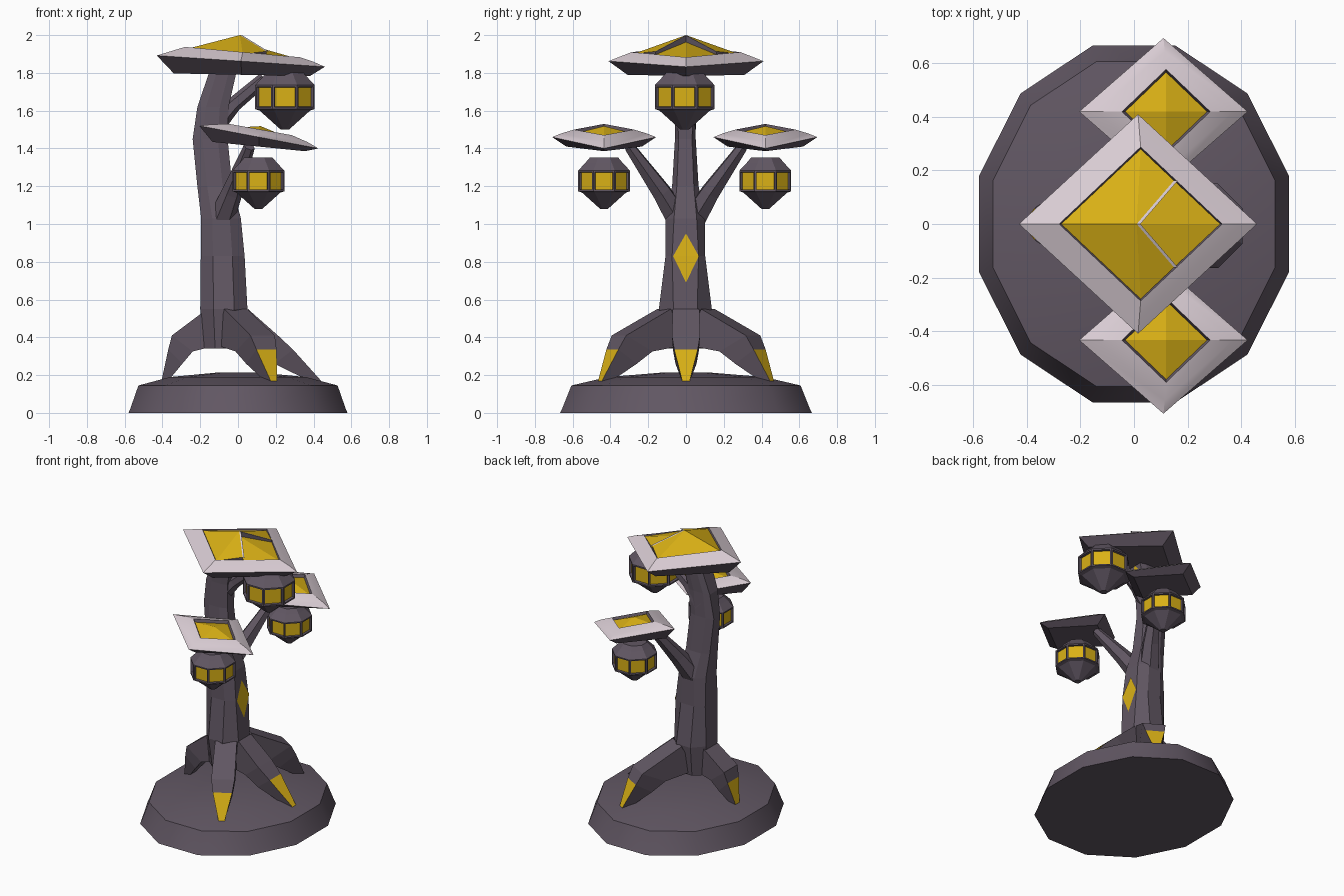
import bpy, bmesh
from math import cos, sin, pi
from mathutils import Vector

if bpy.data.objects.get("Cube"):
    bpy.data.objects.remove(bpy.data.objects["Cube"])


def material(name, rgb):
    m = bpy.data.materials.new(name)
    m.use_nodes = True
    m.diffuse_color = (*rgb, 1)
    bsdf = m.node_tree.nodes["Principled BSDF"]
    bsdf.inputs["Base Color"].default_value = (*rgb, 1)
    bsdf.inputs["Roughness"].default_value = 0.7
    return m


MATS = [material("dusky_purple", (0.12, 0.095, 0.125)),
        material("gold", (0.70, 0.44, 0.008)),
        material("pale_lilac", (0.70, 0.61, 0.66))]
DARK, GOLD, PALE = range(3)
Y0 = -0.007


def build(name, verts, faces, cols=None, smooth=None, flip_check=True):
    """Mesh from points and faces, with one colour index per face."""
    me = bpy.data.meshes.new(name)
    me.from_pydata([tuple(v) for v in verts], [], faces)
    for m in MATS:
        me.materials.append(m)
    if cols:
        for p, c in zip(me.polygons, cols):
            p.material_index = c
    if flip_check:
        bm = bmesh.new()
        bm.from_mesh(me)
        bmesh.ops.recalc_face_normals(bm, faces=bm.faces)
        bm.to_mesh(me)
        bm.free()
    ob = bpy.data.objects.new(name, me)
    bpy.context.collection.objects.link(ob)
    if smooth:
        bpy.ops.object.select_all(action='DESELECT')
        ob.select_set(True)
        bpy.context.view_layer.objects.active = ob
        bpy.ops.object.shade_smooth_by_angle(angle=smooth)
    return ob


def loft(name, rings, colour=lambda ring, side: DARK, smooth=None, caps=(True, True)):
    """Skin a list of rings with equal point counts."""
    n = len(rings[0])
    verts = [v for r in rings for v in r]
    faces, cols = [], []
    for i in range(len(rings) - 1):
        for j in range(n):
            k = (j + 1) % n
            faces.append((i * n + j, i * n + k, (i + 1) * n + k, (i + 1) * n + j))
            cols.append(colour(i, j))
    if caps[0]:
        faces.append(tuple(range(n))[::-1])
        cols.append(DARK)
    if caps[1]:
        faces.append(tuple(range(len(verts) - n, len(verts))))
        cols.append(colour(len(rings) - 1, 0))
    return build(name, verts, faces, cols, smooth)


def ellipse(n, rx, ry, z, cx=0, cy=0):
    return [(cx + rx * cos((j + 0.5) * 2 * pi / n), cy + ry * sin((j + 0.5) * 2 * pi / n), z)
            for j in range(n)]


def tube(name, points, radii, sides=6):
    pts = [Vector(p) for p in points]
    rings = []
    for i, p in enumerate(pts):
        q = (pts[min(i + 1, len(pts) - 1)] - pts[max(i - 1, 0)]).to_track_quat('Z', 'Y')
        rings.append([p + q @ Vector(v) for v in ellipse(sides, radii[i], radii[i], 0)])
    return loft(name, rings)


# Domed island base
loft("base", [ellipse(12, 0.6 * s, 0.69 * s, z) for s, z in
              ((1, 0), (0.985, 0.02), (0.91, 0.145), (0.62, 0.19), (0.2, 0.213))], smooth=0.6)

# Curved faceted trunk: height, back x, front x, half width, front facet half width
TRUNK = [(0.34, -0.18, 0.03, 0.11, 0.06), (0.55, -0.2, 0.05, 0.14, 0.063),
         (0.83, -0.197, 0.035, 0.105, 0.07), (1.03, -0.195, 0.015, 0.105, 0.06),
         (1.2, -0.215, -0.03, 0.07, 0.045), (1.45, -0.24, -0.055, 0.055, 0.035),
         (1.62, -0.215, -0.05, 0.055, 0.045), (1.84, -0.14, 0, 0.065, 0.055)]


def trunk_ring(z, back, front, w, f):
    half = [(front, f), (front * 0.72 + back * 0.28, w), (front * 0.28 + back * 0.72, w), (back, f)]
    pts = half + [(x, -y) for x, y in reversed(half)]
    return [(x, y + Y0 * 0.5, z) for x, y in pts]


loft("trunk", [trunk_ring(*t) for t in TRUNK])


def trunk_front(z):
    for a, b in zip(TRUNK, TRUNK[1:]):
        if a[0] <= z <= b[0]:
            return a[2] + (b[2] - a[2]) * (z - a[0]) / (b[0] - a[0])


# Gold diamonds on the front facet of the trunk
for name, low, mid, high, w in (("trunk_diamond", 0.69, 0.83, 0.95, 0.068),
                                ("upper_trunk_diamond", 1.65, 1.72, 1.79, 0.055)):
    pts = [(trunk_front(z) + 0.005, y, z) for y, z in ((0, low), (w, mid), (0, high), (-w, mid))]
    build(name, pts, [(0, 1, 3), (1, 2, 3)], [GOLD, GOLD], flip_check=False)


# Four splayed roots with a gold face on the outer tip
def root(name, start, tip, knee):
    a, b = Vector((*start, 0)), Vector((*tip, 0))
    side = (b - a).normalized().cross(Vector((0, 0, 1)))
    shape = [(0.12, 0.55, 0.07, -0.1, 0.36), (knee, 0.41, 0.075, knee * 0.5, 0.325),
             (knee + 0.35 * (1 - knee), 0.335, 0.062, knee * 0.5 + 0.2, 0.26),
             (1, 0.17, 0.02, 0.9, 0.16)]
    rings = []
    for fo, zo, w, fi, zi in shape:
        o, i = a.lerp(b, fo) + Vector((0, 0, zo)), a.lerp(b, fi) + Vector((0, 0, zi))
        rings.append([o + side * w, o - side * w, i - side * w * 0.9, i + side * w * 0.9])
    loft(name, rings, lambda ring, s: GOLD if (ring, s) == (2, 0) else DARK)


root("front_facing_root", (0, 0), (0.44, 0), 0.48)
root("rear_root", (-0.13, 0), (-0.405, 0), 0.8)
for tag, s in (("left", 1), ("right", -1)):
    root(tag + "_root", (-0.04, 0.07 * s), (0.19, 0.455 * s), 0.74)

# Branches
for tag, s in (("left", 1), ("right", -1)):
    tube(tag + "_branch", [(-0.09, 0.04 * s, 1.02), (-0.03, 0.13 * s, 1.17), (0.06, 0.3 * s, 1.41)],
         (0.07, 0.055, 0.03))
tube("top_branch", [(-0.13, 0, 1.52), (-0.02, 0, 1.635), (0.14, 0, 1.77)], (0.06, 0.04, 0.035))


# Hanging eight-sided pods with recessed gold windows
def pod(name, cx, cy, z, s):
    k = s / cos(pi / 8)
    rings = [ellipse(8, r * k, r * k, z + h * s, cx, cy) for r, h in
             ((0.15, -1.08), (0.85, -0.45), (1, -0.4), (1, 0.4), (0.72, 0.7), (0.55, 0.9))]
    ob = loft(name, rings)
    bm = bmesh.new()
    bm.from_mesh(ob.data)
    band = [f for f in bm.faces if abs(f.normal.z) < 0.05]
    bmesh.ops.inset_individual(bm, faces=band, thickness=0.09 * s)
    bmesh.ops.inset_individual(bm, faces=band, thickness=0.02 * s, depth=-0.1 * s)
    for f in band:
        f.material_index = GOLD
    bm.to_mesh(ob.data)
    bm.free()


# Diamond roofs, sloping down along x
def diamond(cx, cy, z, hx, hy, tilt):
    return [(cx + x * hx, cy + y * hy, z + tilt * x * hx)
            for x, y in ((1, 0), (0, 1), (-1, 0), (0, -1))]


def rim(name, rings):
    loft(name, rings, lambda ring, s: PALE if ring in (1, 2) else DARK, smooth=0.5, caps=(True, False))


def small_roof(tag, cx, cy):
    lip = diamond(cx, cy, 1.5, 0.165, 0.158, -0.18)
    seat = diamond(cx, cy, 1.482, 0.153, 0.147, -0.18)
    rim(tag + "_roof_rim", [diamond(cx - 0.01, cy, 1.41, 0.245, 0.2, -0.1),
                            diamond(cx - 0.01, cy, 1.46, 0.315, 0.275, -0.19),
                            diamond(cx - 0.005, cy, 1.48, 0.255, 0.225, -0.185), lip, seat])
    build(tag + "_roof_pane", seat + [(cx, cy, 1.518)],
          [(j, (j + 1) % 4, 4) for j in range(4)], [GOLD] * 4, flip_check=False)


for tag, cy in (("left", 0.42), ("right", -0.434)):
    pod(tag + "_pod", 0.108, cy, 1.228, 0.137)
    small_roof(tag, 0.12, cy)
pod("top_pod", 0.248, Y0, 1.672, 0.158)

# Large top roof
seat = diamond(0.025, 0, 1.9, 0.297, 0.28, -0.09)
rim("top_roof_rim", [diamond(0.02, 0, 1.79, 0.36, 0.31, -0.02),
                     diamond(0.015, 0, 1.862, 0.445, 0.41, -0.067),
                     diamond(0.02, 0, 1.886, 0.38, 0.35, -0.072),
                     diamond(0.025, 0, 1.91, 0.305, 0.288, -0.09), seat])

# Top pane with one quarter open over a lower pane
east, north, west, south = [Vector(v) for v in seat]
peak = Vector((0.01, 0, 2))
up = Vector((0, 0, 0.025))
cut_n, cut_s = north.lerp(east, 0.42) + up, south.lerp(east, 0.42) + up
low_peak = peak - Vector((0, 0, 0.037))
build("top_roof_pane", [peak, cut_n, north, west, south, cut_s],
      [(0, 1, 2), (0, 2, 3), (0, 3, 4), (0, 4, 5)], [GOLD] * 4, flip_check=False)
build("top_roof_lower_pane", [low_peak, cut_n - up * 0.7, east, cut_s - up * 0.7],
      [(0, 3, 2), (0, 2, 1)], [GOLD] * 2, flip_check=False)
for tag, c, side in (("left", cut_n, north), ("right", cut_s, south)):
    foot = side.lerp(east, 0.42)
    build(tag + "_opening_wall", [peak, c, foot, low_peak, side],
          [(0, 1, 2, 3), (1, 4, 2)], [DARK] * 2, flip_check=False)
    # Pale trim along the opening edge
    off = Vector((0.014, 0, -0.002))
    build(tag + "_opening_trim", [peak, c, c + off, peak + off], [(0, 1, 2, 3)], [PALE],
          flip_check=False)
